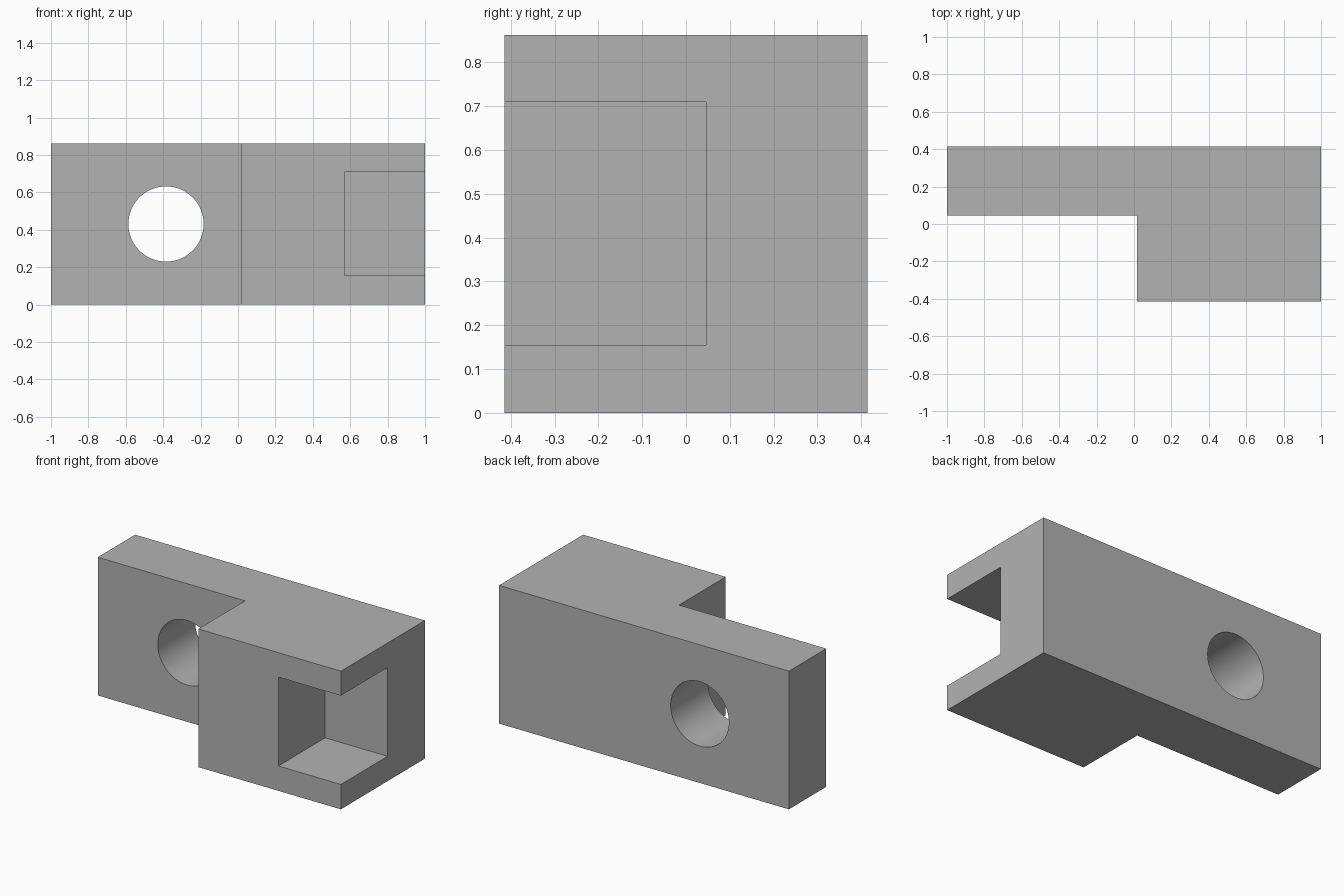
import bpy, bmesh
from mathutils import Matrix

if "Cube" in bpy.data.objects:
    bpy.data.objects.remove(bpy.data.objects["Cube"])

H = 0.862                     # block height
Y = 0.414                     # half depth
STEP_X, STEP_Y = 0.016, 0.046  # inner corner of the L

grey = bpy.data.materials.new("plain grey")
grey.diffuse_color = (0.45, 0.45, 0.45, 1)
grey.use_nodes = True
grey.node_tree.nodes["Principled BSDF"].inputs["Base Color"].default_value = grey.diffuse_color


def make_object(name, bm):
    bmesh.ops.recalc_face_normals(bm, faces=bm.faces)
    mesh = bpy.data.meshes.new(name)
    bm.to_mesh(mesh)
    bm.free()
    mesh.materials.append(grey)
    obj = bpy.data.objects.new(name, mesh)
    bpy.context.collection.objects.link(obj)
    return obj


def box(name, lo, hi):
    size = [b - a for a, b in zip(lo, hi)]
    mid = [(a + b) / 2 for a, b in zip(lo, hi)]
    bm = bmesh.new()
    bmesh.ops.create_cube(bm, size=1, matrix=Matrix.Translation(mid) @ Matrix.Diagonal((*size, 1)))
    return make_object(name, bm)


# L-shaped block, extruded upwards from its plan
plan = [(-1, STEP_Y), (STEP_X, STEP_Y), (STEP_X, -Y), (1, -Y), (1, Y), (-1, Y)]
bm = bmesh.new()
base = bm.faces.new([bm.verts.new((x, y, 0)) for x, y in plan])
top = bmesh.ops.extrude_face_region(bm, geom=[base])["geom"]
bmesh.ops.translate(bm, vec=(0, 0, H), verts=[v for v in top if isinstance(v, bmesh.types.BMVert)])
block = make_object("stepped_block", bm)

# Round hole through the thin arm
bm = bmesh.new()
bmesh.ops.create_cone(bm, cap_ends=True, segments=96, radius1=0.201, radius2=0.201, depth=1.2,
                      matrix=Matrix.Translation((-0.385, 0.2, H / 2)) @ Matrix.Rotation(1.5707963, 4, 'X'))
hole = make_object("hole_cutter", bm)

# Square pocket open to the front and right end
pocket = box("pocket_cutter", (0.569, -Y - 0.2, 0.155), (1.2, STEP_Y, 0.709))

bpy.context.view_layer.objects.active = block
block.select_set(True)
for cutter in (hole, pocket):
    cutter.hide_render = True
    mod = block.modifiers.new(cutter.name, 'BOOLEAN')
    mod.operation, mod.solver, mod.object = 'DIFFERENCE', 'EXACT', cutter
    bpy.ops.object.modifier_apply(modifier=mod.name)
    bpy.data.objects.remove(cutter)

bpy.ops.object.shade_smooth_by_angle()
